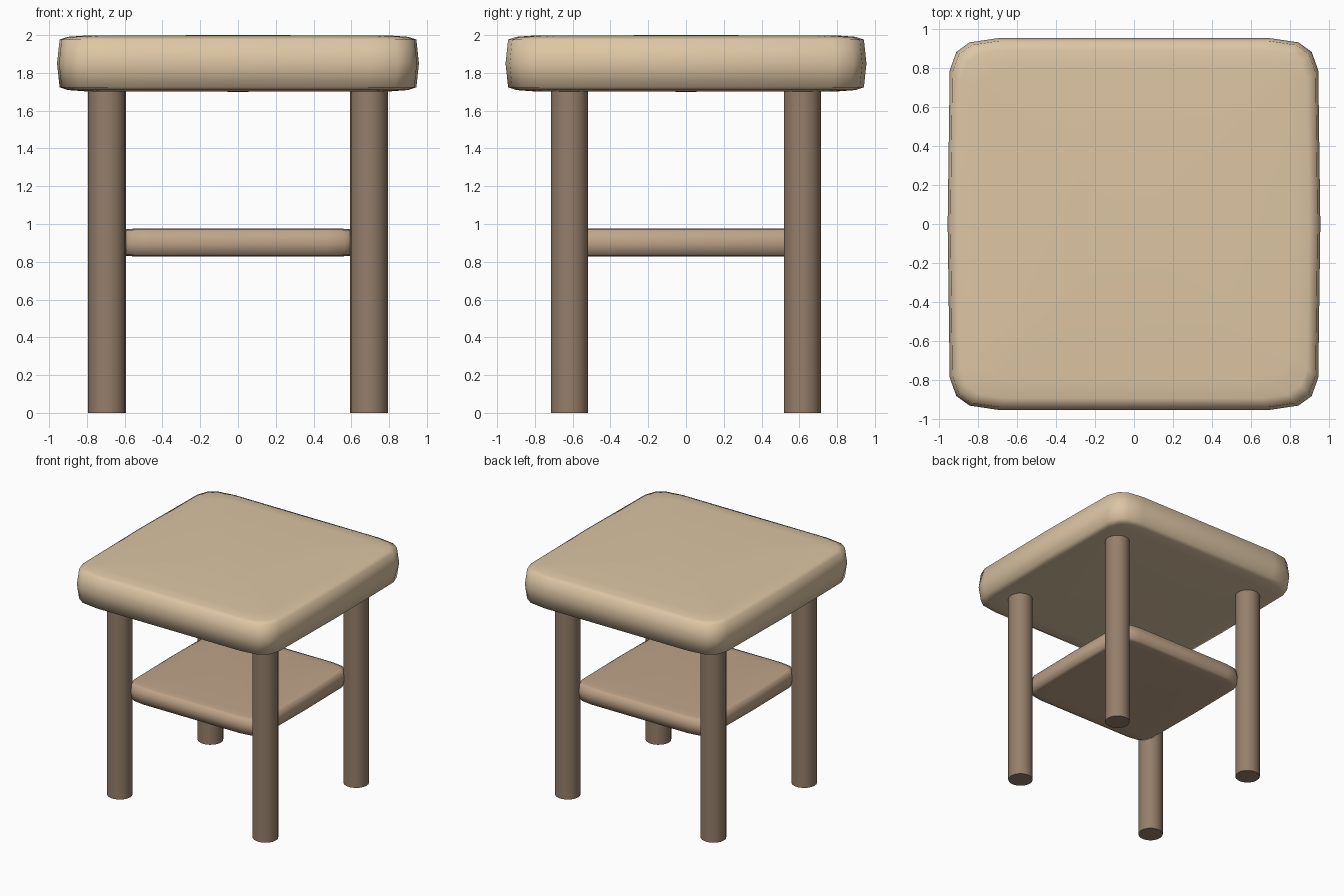
import bpy, bmesh
from math import sin, cos, pi, copysign

if "Cube" in bpy.data.objects:
    bpy.data.objects.remove(bpy.data.objects["Cube"])

SIDES, RINGS, POWER = 18, 8, 0.18


def material(name, rgb):
    m = bpy.data.materials.new(name)
    m.diffuse_color = (*rgb, 1)
    m.use_nodes = True
    m.node_tree.nodes["Principled BSDF"].inputs["Base Color"].default_value = m.diffuse_color
    return m


def spow(v, p=POWER):
    return copysign(abs(v) ** p, v) if abs(v) > 1e-9 else 0.0


def finish(bm, name, mat, angle):
    bmesh.ops.recalc_face_normals(bm, faces=bm.faces)
    me = bpy.data.meshes.new(name)
    bm.to_mesh(me)
    bm.free()
    me.materials.append(mat)
    ob = bpy.data.objects.new(name, me)
    bpy.context.collection.objects.link(ob)
    bpy.ops.object.select_all(action='DESELECT')
    ob.select_set(True)
    bpy.context.view_layer.objects.active = ob
    bpy.ops.object.shade_smooth_by_angle(angle=angle)
    return ob


def rounded_slab(name, half, z, mat):
    """Superellipsoid: a box-like pillow with poles at top and bottom."""
    bm = bmesh.new()
    a, b, c = half
    rings = []
    for j in range(1, RINGS):
        v = -pi / 2 + pi * j / RINGS
        r, h = spow(cos(v)), spow(sin(v))
        angles = [2 * pi * i / SIDES for i in range(SIDES)]
        rings.append([bm.verts.new((a * r * spow(cos(u)), b * r * spow(sin(u)), z + c * h))
                      for u in angles])
    low, high = bm.verts.new((0, 0, z - c)), bm.verts.new((0, 0, z + c))
    for i in range(SIDES):
        k = (i + 1) % SIDES
        bm.faces.new((low, rings[0][k], rings[0][i]))
        bm.faces.new((high, rings[-1][i], rings[-1][k]))
        for p, q in zip(rings, rings[1:]):
            bm.faces.new((p[i], p[k], q[k], q[i]))
    return finish(bm, name, mat, pi)


def leg(name, x, y, mat, radius=0.1, height=1.705):
    bm = bmesh.new()
    base = bm.faces.new([bm.verts.new((x + radius * cos(2 * pi * i / SIDES),
                                       y + radius * sin(2 * pi * i / SIDES), 0))
                         for i in range(SIDES)])
    top = bmesh.ops.extrude_face_region(bm, geom=[base], use_keep_orig=True)["geom"]
    bmesh.ops.translate(bm, vec=(0, 0, height),
                        verts=[g for g in top if isinstance(g, bmesh.types.BMVert)])
    return finish(bm, name, mat, pi / 6)


# Table top and lower shelf
rounded_slab("table_top", (0.958, 0.958, 0.15), 1.85, material("light_wood", (0.72, 0.56, 0.37)))
rounded_slab("lower_shelf", (0.642, 0.642, 0.075), 0.902, material("mid_wood", (0.52, 0.37, 0.25)))

# Four round legs
dark = material("dark_wood", (0.30, 0.21, 0.145))
for y, depth in ((-0.616, "front"), (0.616, "back")):
    for x, side in ((-0.693, "left"), (0.693, "right")):
        leg(f"{depth}_{side}_leg", x, y, dark)
